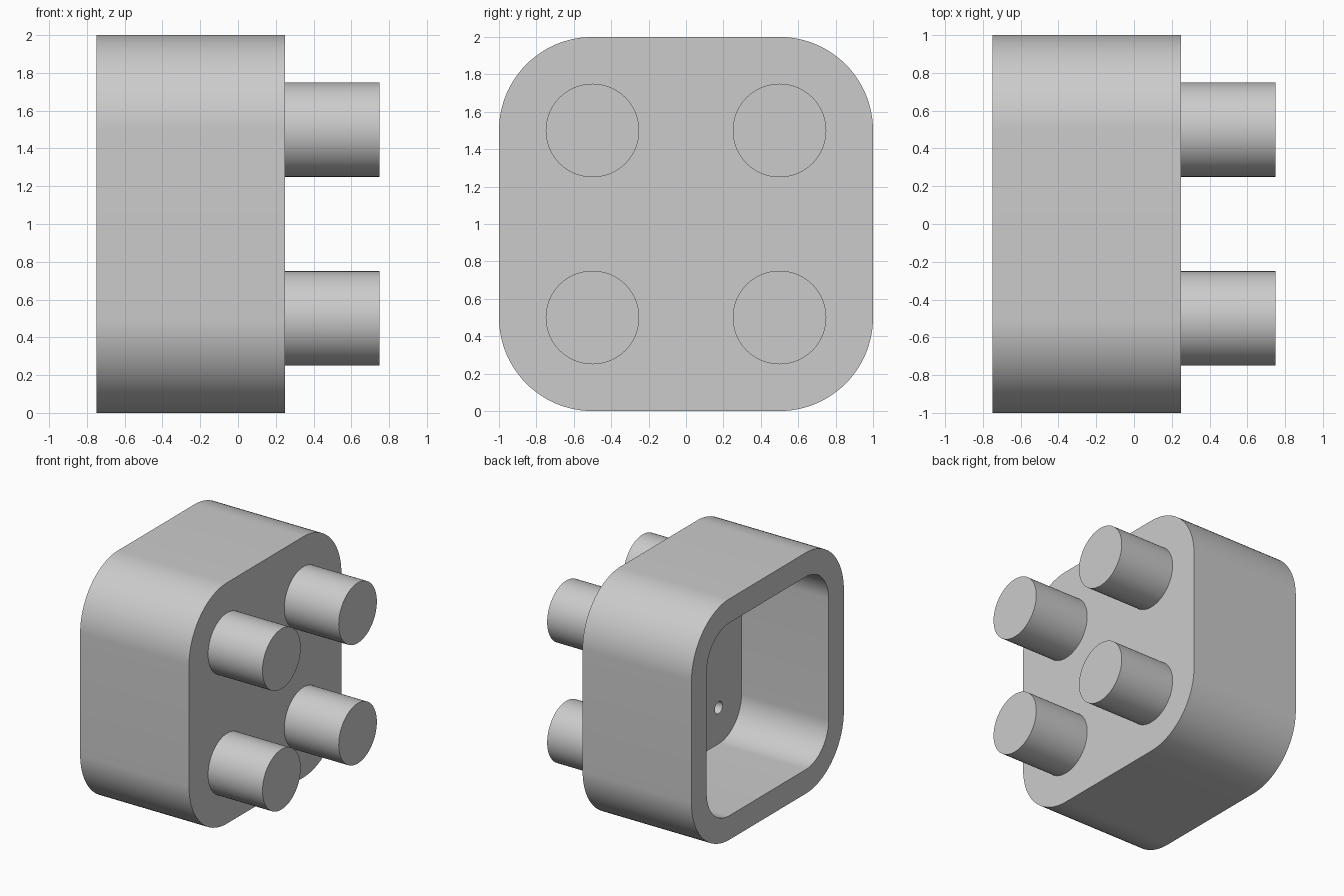
import bpy, bmesh
from math import cos, sin, pi, radians

cube = bpy.data.objects.get("Cube")
if cube:
    bpy.data.objects.remove(cube, do_unlink=True)

WALL = 0.2
BACK, FACE, TIP = -0.75, 0.25, 0.75   # x of open rim, stud face, stud ends
MID = 1.0                             # height of the centre

grey = bpy.data.materials.new("light_grey")
grey.use_nodes = True
colour = (0.6, 0.6, 0.6, 1)
grey.diffuse_color = colour
grey.node_tree.nodes["Principled BSDF"].inputs["Base Color"].default_value = colour


def prism(name, half, radius, x0, x1, y=0, z=MID, steps=24):
    """Rounded square (a circle when half == radius) extruded along x."""
    bm = bmesh.new()
    inset = half - radius
    corners = ((1, 1), (-1, 1), (-1, -1), (1, -1))
    verts = []
    for quarter, (sy, sz) in enumerate(corners):
        count = steps + 1 if inset > 1e-6 else steps
        for i in range(count):
            a = (quarter + i / steps) * pi / 2
            verts.append(bm.verts.new((x0, y + sy * inset + radius * cos(a),
                                       z + sz * inset + radius * sin(a))))
    base = bm.faces.new(verts)
    top = bmesh.ops.extrude_face_region(bm, geom=[base])["geom"]
    bmesh.ops.translate(bm, vec=(x1 - x0, 0, 0),
                        verts=[g for g in top if isinstance(g, bmesh.types.BMVert)])
    bmesh.ops.recalc_face_normals(bm, faces=bm.faces)
    mesh = bpy.data.meshes.new(name)
    bm.to_mesh(mesh)
    bm.free()
    mesh.materials.append(grey)
    obj = bpy.data.objects.new(name, mesh)
    bpy.context.collection.objects.link(obj)
    return obj


def combine(target, tool, operation):
    tool.hide_render = True
    bpy.context.view_layer.objects.active = target
    mod = target.modifiers.new(operation.lower(), "BOOLEAN")
    mod.operation, mod.solver, mod.object = operation, "EXACT", tool
    bpy.ops.object.modifier_apply(modifier=mod.name)
    bpy.data.objects.remove(tool, do_unlink=True)


# Rounded block with four studs on one face
block = prism("studded_block", 1.0, 0.5, BACK, FACE)
centres = [(y, MID + z) for y in (-0.5, 0.5) for z in (-0.5, 0.5)]
for y, z in centres:
    combine(block, prism("stud", 0.25, 0.25, FACE - WALL / 2, TIP, y, z, 16), "UNION")

# Open cavity, then a narrow blind bore inside each stud
combine(block, prism("cavity", 1 - WALL, 0.5 - WALL, BACK - 0.1, FACE - WALL), "DIFFERENCE")
for y, z in centres:
    combine(block, prism("bore", 0.05, 0.05, FACE - WALL - 0.1, TIP - WALL, y, z, 8), "DIFFERENCE")

bpy.ops.object.select_all(action="DESELECT")
block.select_set(True)
bpy.context.view_layer.objects.active = block
bpy.ops.object.shade_smooth_by_angle(angle=radians(30))
